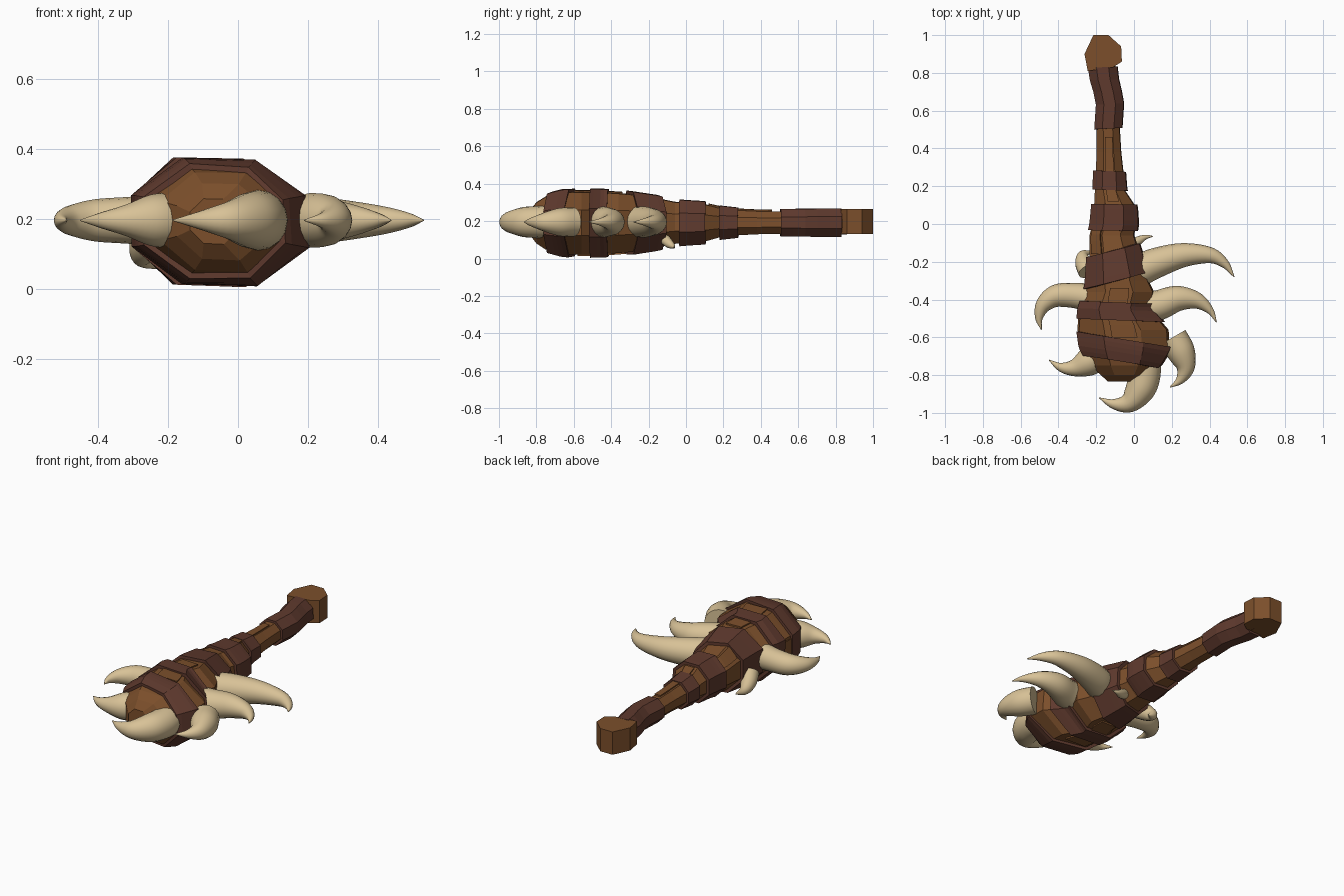
import bpy, bmesh, math, random
from mathutils import Vector

if "Cube" in bpy.data.objects:
    bpy.data.objects.remove(bpy.data.objects["Cube"])

random.seed(4)
ZC, SIDES = 0.193, 8


def material(name, rgb):
    m = bpy.data.materials.new(name)
    m.diffuse_color = (*rgb, 1)
    m.use_nodes = True
    m.node_tree.nodes["Principled BSDF"].inputs["Base Color"].default_value = m.diffuse_color
    return m


WOOD = material("brown wood", (0.20, 0.078, 0.024))
LEATHER = material("dark leather", (0.115, 0.042, 0.027))
BONE = material("pale bone", (0.69, 0.54, 0.31))


def finish(name, bm, mat, smooth=False):
    bmesh.ops.recalc_face_normals(bm, faces=bm.faces)
    me = bpy.data.meshes.new(name)
    bm.to_mesh(me)
    bm.free()
    me.materials.append(mat)
    ob = bpy.data.objects.new(name, me)
    bpy.context.collection.objects.link(ob)
    if smooth:
        for p in me.polygons:
            p.use_smooth = len(p.vertices) == 4
    return ob


def skin(name, rings, mat, smooth=False):
    """Join rings of points into a closed tube with end caps."""
    bm = bmesh.new()
    rows = [[bm.verts.new(p) for p in r] for r in rings]
    n = len(rows[0])
    for a, b in zip(rows, rows[1:]):
        for i in range(n):
            j = (i + 1) % n
            bm.faces.new((a[i], a[j], b[j], b[i]))
    bm.faces.new(rows[0])
    bm.faces.new(rows[-1])
    return finish(name, bm, mat, smooth)


# Club outline: y, left x, right x, half height
STATIONS = [
    (0.86, -0.23, -0.10, 0.062), (0.80, -0.235, -0.10, 0.064),
    (0.65, -0.19, -0.065, 0.062), (0.50, -0.20, -0.075, 0.060),
    (0.38, -0.20, -0.068, 0.062), (0.28, -0.205, -0.057, 0.067),
    (0.18, -0.21, -0.050, 0.078), (0.10, -0.215, 0.003, 0.100),
    (0.00, -0.225, 0.010, 0.106), (-0.06, -0.24, 0.000, 0.112),
    (-0.15, -0.24, 0.030, 0.132), (-0.30, -0.25, 0.075, 0.155),
    (-0.36, -0.26, 0.105, 0.160), (-0.45, -0.29, 0.085, 0.166),
    (-0.56, -0.30, 0.180, 0.168), (-0.66, -0.285, 0.185, 0.166),
    (-0.75, -0.23, 0.130, 0.142), (-0.80, -0.18, 0.080, 0.110),
    (-0.835, -0.14, 0.0, 0.065)]
JITTER = [random.uniform(-0.05, 0.03) for _ in range(SIDES)]


def profile(y):
    for a, b in zip(STATIONS, STATIONS[1:]):
        if a[0] >= y >= b[0]:
            t = (a[0] - y) / (a[0] - b[0])
            return [p + (q - p) * t for p, q in zip(a[1:], b[1:])]
    return STATIONS[0][1:] if y > 0 else STATIONS[-1][1:]


def ring(y, extra=0.0, slope=0.0):
    pts = []
    l0, r0, _ = profile(y)
    for i in range(SIDES):
        a = math.tau * (i + 0.5) / SIDES
        c, s = math.cos(a) / math.cos(math.pi / SIDES), math.sin(a) / math.cos(math.pi / SIDES)
        yy = y + slope * c * (r0 - l0) / 2
        l, r, h = profile(yy)
        k = 1 + JITTER[i]
        pts.append(Vector(((l + r) / 2 + c * ((r - l) / 2 * k + extra), yy,
                           ZC + s * (h * k + extra))))
    return pts


# Wooden shaft and head
skin("wooden_club", [ring(s[0]) for s in STATIONS], WOOD)

# Raised wooden slabs that break up the head
for k, (y0, y1, first) in enumerate([(-0.34, -0.60, 1), (-0.32, -0.58, 5), (-0.02, -0.16, 2),
                                     (-0.50, -0.72, 3), (0.46, 0.12, 1)]):
    bm = bmesh.new()
    rows = []
    for t in range(5):
        y = y0 + (y1 - y0) * t / 4
        out, inn = ring(y, 0.009), ring(y, -0.015)
        a, b = first, (first + 1) % SIDES
        m0, m1 = out[a].lerp(out[b], 0.12), out[a].lerp(out[b], 0.8)
        n0, n1 = inn[a].lerp(inn[b], 0.12), inn[a].lerp(inn[b], 0.8)
        rows.append([bm.verts.new(p) for p in (m0, m1, n1, n0)])
    for p, q in zip(rows, rows[1:]):
        for i in range(4):
            j = (i + 1) % 4
            bm.faces.new((p[i], p[j], q[j], q[i]))
    bm.faces.new(rows[0])
    bm.faces.new(rows[-1])
    finish(f"wood_slab_{k + 1}", bm, WOOD)

# Leather bands: start y, end y, slant, thickness
BANDS = [(0.83, 0.505, 0.06, 0.013), (0.28, 0.18, -0.05, 0.014),
         (0.105, -0.035, -0.02, 0.016), (-0.14, -0.30, 0.27, 0.017),
         (-0.415, -0.51, -0.04, 0.018), (-0.61, -0.73, -0.17, 0.016)]
for k, (y0, y1, slope, thick) in enumerate(BANDS):
    rings = [ring(y0, -0.02, slope)]
    rings += [ring(y0 + (y1 - y0) * t / 5, thick, slope) for t in range(6)]
    rings.append(ring(y1, -0.02, slope))
    skin(f"leather_band_{k + 1}", rings, LEATHER)

# Pommel: chunky flat-topped block
outline = [(-0.215, 1.0), (-0.135, 1.0), (-0.068, 0.94), (-0.064, 0.86),
           (-0.11, 0.83), (-0.245, 0.81), (-0.262, 0.90)]
skin("pommel", [[Vector((x, y, z)) for x, y in outline] for z in (0.13, 0.266)], WOOD)


def horn(name, pts):
    """Sweep a tapering round section along a smooth path of (x, y, z, radius)."""
    p = [Vector(q) for q in pts]
    p = [p[0] * 2 - p[1]] + p + [p[-1] * 2 - p[-2]]
    path = []
    for a, b, c, d in zip(p, p[1:], p[2:], p[3:]):
        for s in range(6):
            t = s / 6
            path.append(0.5 * (2 * b + (c - a) * t + (2 * a - 5 * b + 4 * c - d) * t * t
                               + (3 * b - a - 3 * c + d) * t ** 3))
    path.append(p[-2])
    rings = []
    for i, q in enumerate(path):
        tan = (path[min(i + 1, len(path) - 1)] - path[max(i - 1, 0)]).to_3d().normalized()
        side = tan.cross(Vector((0, 0, 1))).normalized()
        up = side.cross(tan)
        r = max(q.w, 0.002)
        rings.append([q.to_3d() + (side * math.cos(w) + up * math.sin(w)) * r
                      for w in (math.tau * j / 16 for j in range(16))])
    skin(name, rings, BONE, True)


H = 0.195
horn("right_rear_horn", [(0.02, -0.25, H, 0.085), (0.12, -0.205, H, 0.08), (0.26, -0.165, H, 0.064),
                         (0.40, -0.165, H, 0.043), (0.48, -0.21, H, 0.024), (0.53, -0.28, H, 0.002)])
horn("right_middle_horn", [(0.04, -0.45, H, 0.085), (0.13, -0.43, H, 0.08), (0.23, -0.395, H, 0.068),
                           (0.33, -0.405, H, 0.045), (0.40, -0.455, H, 0.021), (0.437, -0.52, H, 0.002)])
horn("right_front_horn", [(0.205, -0.60, H, 0.078), (0.25, -0.68, H, 0.074), (0.272, -0.76, H, 0.05),
                          (0.245, -0.825, H, 0.024), (0.19, -0.865, H, 0.002)])
horn("front_horn", [(0.05, -0.70, H, 0.09), (0.055, -0.80, H, 0.085), (0.03, -0.88, H, 0.078),
                    (-0.03, -0.947, H, 0.053), (-0.11, -0.952, H, 0.026), (-0.185, -0.92, H, 0.002)])
horn("left_front_horn", [(-0.18, -0.69, H, 0.08), (-0.25, -0.735, H, 0.073), (-0.32, -0.762, H, 0.045),
                         (-0.39, -0.757, H, 0.023), (-0.45, -0.72, H, 0.002)])
horn("left_middle_horn", [(-0.20, -0.40, H, 0.08), (-0.30, -0.38, H, 0.068), (-0.41, -0.38, H, 0.06),
                          (-0.48, -0.43, H, 0.042), (-0.503, -0.50, H, 0.02), (-0.49, -0.56, H, 0.002)])
# Small horns low on the sides
horn("left_lower_horn", [(-0.245, -0.25, 0.15, 0.052), (-0.268, -0.205, 0.115, 0.044),
                         (-0.268, -0.165, 0.085, 0.028), (-0.225, -0.145, 0.057, 0.002)])
horn("right_lower_horn", [(-0.03, -0.12, 0.11, 0.03), (0.02, -0.09, 0.08, 0.024),
                          (0.06, -0.07, 0.065, 0.013), (0.10, -0.065, 0.06, 0.002)])
